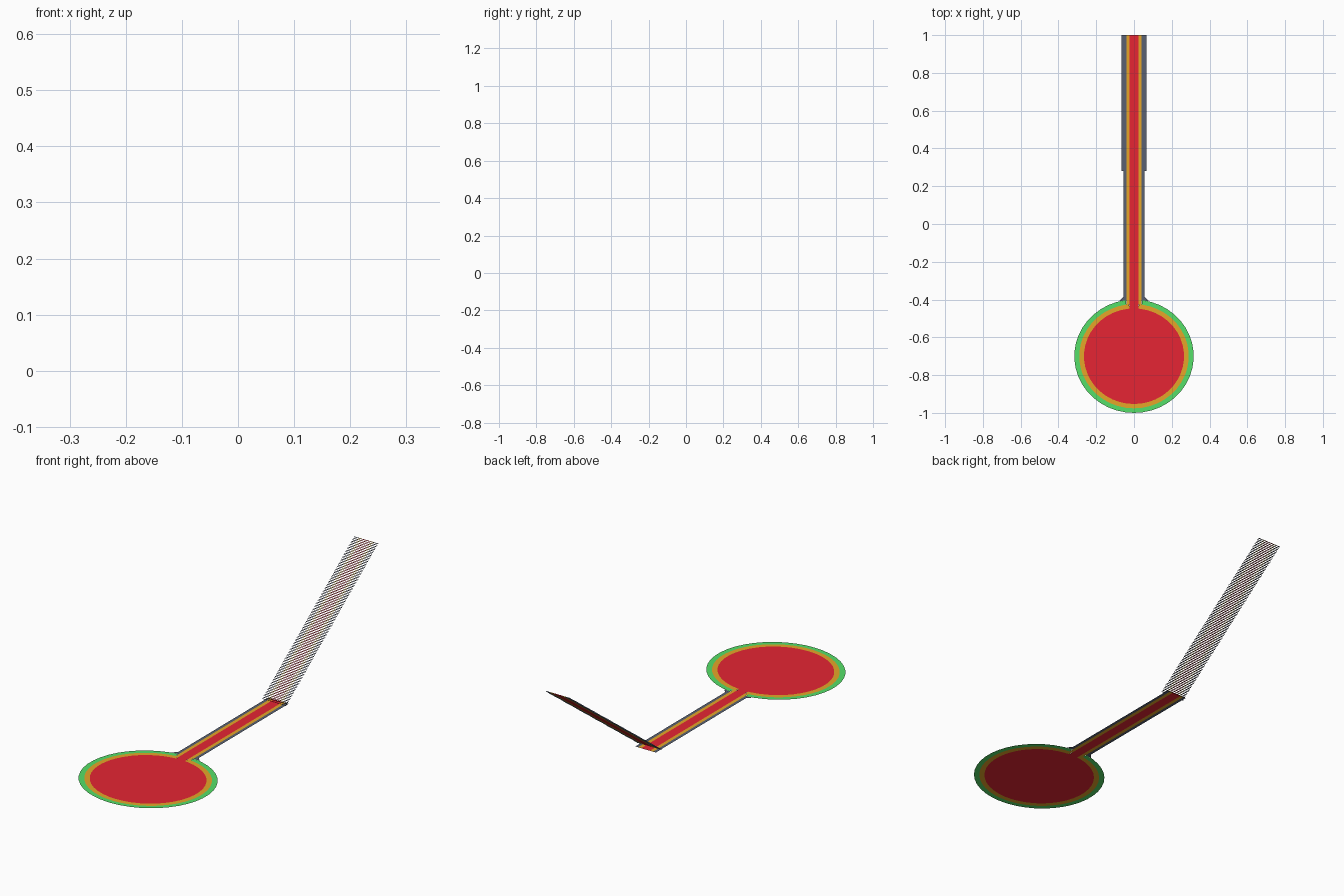
import bpy, bmesh
from math import sin, cos, pi

if "Cube" in bpy.data.objects:
    bpy.data.objects.remove(bpy.data.objects["Cube"])


def material(name, rgb):
    m = bpy.data.materials.new(name)
    m.diffuse_color = (*rgb, 1)
    m.use_nodes = True
    m.node_tree.nodes["Principled BSDF"].inputs["Base Color"].default_value = m.diffuse_color
    return m


RED = material("red_carpet", (0.79, 0.018, 0.033))
GOLD = material("gold_trim", (0.79, 0.38, 0.022))
SLATE = material("slate_stone", (0.10, 0.12, 0.17))
GREEN = material("green_edge", (0.09, 0.74, 0.14))


def sheet(name, polygons, mat):
    """Flat upward-facing sheets from point loops."""
    bm = bmesh.new()
    for loop in polygons:
        f = bm.faces.new([bm.verts.new(p) for p in loop])
        f.normal_update()
        if f.normal.z < 0:
            f.normal_flip()
    bmesh.ops.remove_doubles(bm, verts=bm.verts, dist=1e-5)
    me = bpy.data.meshes.new(name)
    bm.to_mesh(me)
    bm.free()
    me.materials.append(mat)
    ob = bpy.data.objects.new(name, me)
    bpy.context.collection.objects.link(ob)


def quad(x0, x1, y0, y1, z=0):
    return [(x0, y0, z), (x1, y0, z), (x1, y1, z), (x0, y1, z)]


def pair(x0, x1, y0, y1, z=0):
    return [quad(x0, x1, y0, y1, z), quad(-x1, -x0, y0, y1, z)]


# round plaza: red floor with gold and green rings, open where the path enters
CY, SEG = -0.70, 40
ARC = [0.14 + (2 * pi - 0.28) * i / SEG for i in range(SEG + 1)]
WIDE_ARC = [0.09] + ARC + [2 * pi - 0.09]


def point(r, a):
    return (r[0] * sin(a), CY + r[1] * cos(a), 0)


def ring(r0, r1, angles):
    return [[point(r0, a), point(r0, b), point(r1, b), point(r1, a)]
            for a, b in zip(angles, angles[1:])]


R_RED, R_GOLD, R_GREEN = (0.265, 0.253), (0.29, 0.276), (0.316, 0.30)
sheet("plaza_floor", [[point(R_RED, a) for a in WIDE_ARC]], RED)
sheet("plaza_gold_ring", ring(R_RED, R_GOLD, WIDE_ARC), GOLD)
sheet("plaza_green_ring", ring(R_GOLD, R_GREEN, ARC), GREEN)

# level path with gold borders and stone kerbs flaring at the plaza,
# running a little way under the stairs
Y_STAIR, Y_END = 0.28, 0.315
sheet("path_carpet", [quad(-0.024, 0.024, -0.448, Y_END)], RED)
sheet("path_gold_border", pair(0.024, 0.041, -0.4267, Y_END), GOLD)
flares = [[(s * 0.056, -0.405, 0), (s * 0.078, -0.409, 0), (s * 0.056, -0.385, 0)]
          for s in (-1, 1)]
sheet("path_kerb", pair(0.041, 0.056, -0.404, Y_END) + flares, SLATE)

# staircase: open horizontal treads without risers
STEPS, RISE = 110, 0.53
carpet, gold, stone = [], [], []
for i in range(STEPS):
    y0 = Y_STAIR + (1 - Y_STAIR) * i / STEPS
    y1 = Y_STAIR + (1 - Y_STAIR) * (i + 1) / STEPS
    z = RISE * (i + 1) / STEPS
    carpet.append(quad(-0.024, 0.024, y0, y1, z))
    gold += pair(0.024, 0.041, y0, y1, z)
    stone += pair(0.041, 0.066, y0, y1, z)
sheet("stair_carpet", carpet, RED)
sheet("stair_gold_border", gold, GOLD)
sheet("stair_stone_edge", stone, SLATE)
